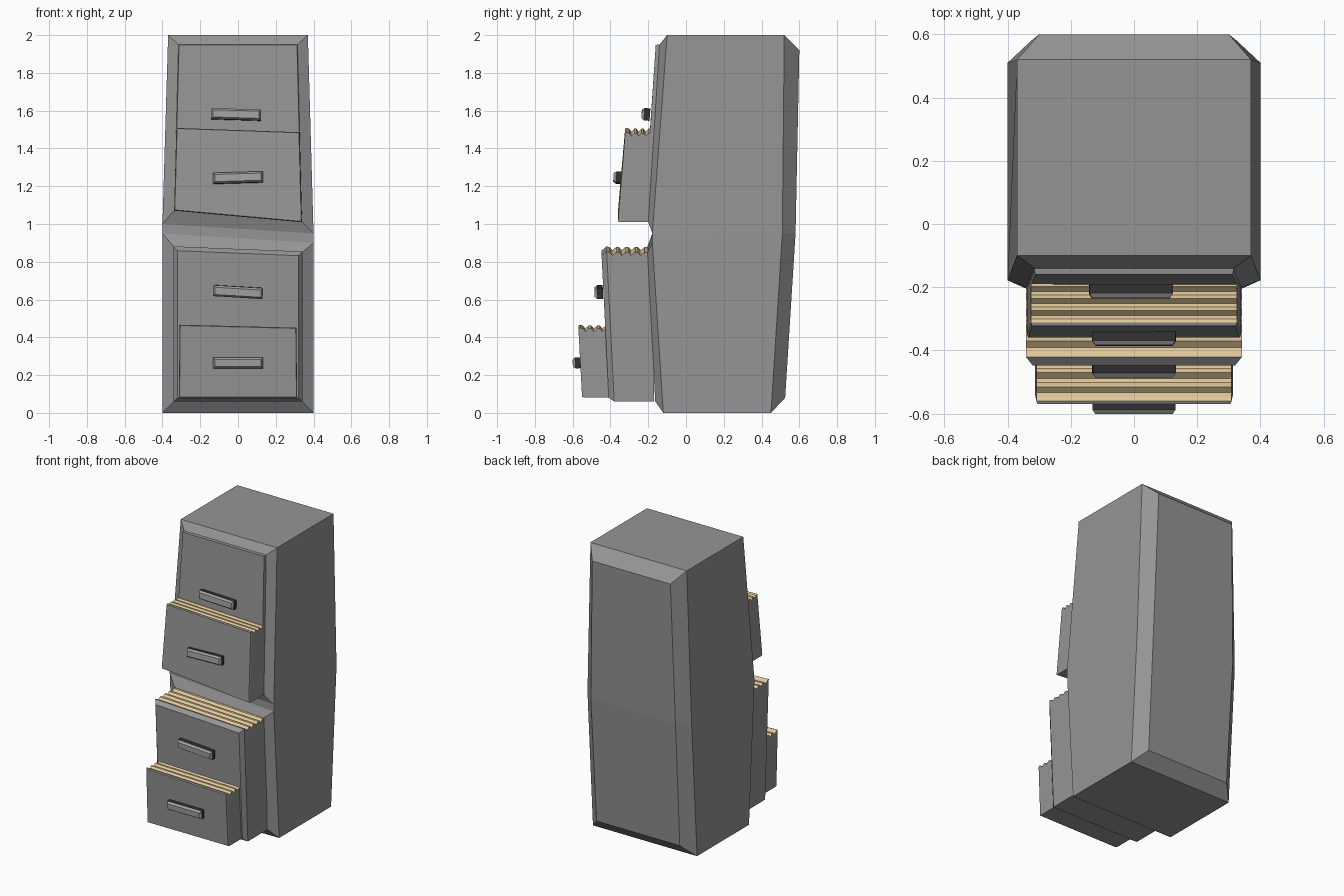
import bpy, bmesh
from mathutils import Matrix, Vector

if "Cube" in bpy.data.objects:
    bpy.data.objects.remove(bpy.data.objects["Cube"])


def material(name, colour):
    m = bpy.data.materials.new(name)
    m.diffuse_color = colour
    m.use_nodes = True
    m.node_tree.nodes["Principled BSDF"].inputs["Base Color"].default_value = m.diffuse_color
    return m


GREY = material("metal_grey", (0.30, 0.30, 0.30, 1))
PAPER = material("paper_tan", (0.78, 0.60, 0.34, 1))
BLACK = material("handle_black", (0.03, 0.03, 0.03, 1))
STEEL = material("handle_grey", (0.36, 0.36, 0.36, 1))


def finish(bm, name, mats):
    me = bpy.data.meshes.new(name)
    bm.to_mesh(me)
    bm.free()
    for m in mats:
        me.materials.append(m)
    ob = bpy.data.objects.new(name, me)
    bpy.context.collection.objects.link(ob)
    return ob


def cabinet():
    """Leaning shell: named corner pairs joined across and down each side."""
    bm = bmesh.new()
    # corner: half width, y, z, drop of z per side
    corners = {
        "ft": (.37, -.10, 2.0, 0), "bt": (.37, .52, 2.0, 0),
        "bm": (.40, .51, .95, 0), "bb": (.40, .45, 0, 0),
        "fb": (.40, -.12, 0, 0),
        "fh": (.40, -.178, .975, .025), "fl": (.40, -.178, .925, .025),
        "it": (.315, -.14, 1.95, 0), "ih": (.34, -.20, 1.04, .03),
        "lt": (.34, -.205, .865, .015), "lb": (.34, -.163, .06, 0),
        "kt": (.30, .60, 1.92, 0), "km": (.325, .58, .95, 0),
        "kb": (.32, .525, .08, 0),
    }
    v = {(k, s): bm.verts.new((s * w, y, z - s * d))
         for k, (w, y, z, d) in corners.items() for s in (-1, 1)}
    # faces spanning left to right, around the section
    loop = "ft it ih fh fl lt lb fb bb kb km kt bt ft".split()
    for a, b in zip(loop, loop[1:]):
        bm.faces.new([v[a, -1], v[a, 1], v[b, 1], v[b, -1]])
    # faces on each flank
    for s in (-1, 1):
        for names in ("ft bt bm fl fh", "fl bm bb fb", "ft it ih fh",
                      "fl lt lb fb", "bt kt km bm", "bm km kb bb"):
            bm.faces.new([v[n, s] for n in names.split()])
    bmesh.ops.recalc_face_normals(bm, faces=bm.faces)
    finish(bm, "cabinet_body", [GREY])


def drawer(name, bottom, top, back, widths, bevel, waves):
    """bottom/top: front y, z, slope across x. Top edge ripples with paper."""
    bm = bmesh.new()
    (yb, zb, kb), (yt, zt, kt) = bottom, top
    prof = [(back, zb, kb), (yb, zb, kb), (yt, zt, kt)]
    step = (back - yt) / max(waves, 1)
    for i in range(waves):
        y = yt + i * step
        prof += [(y + .3 * step, zt - .004, kt), (y + .6 * step, zt - .02, kt),
                 (y + step, zt - .004, kt)]
    if not waves:
        prof.append((back, zt, kt))
    sides = []
    for s in (-1, 1):
        row = []
        for y, z, k in prof:
            w = widths[0] + (widths[1] - widths[0]) * (z - zb) / (zt - zb)
            row.append(bm.verts.new((s * w, y, z - s * w * k)))
        sides.append(row)
    left, right = sides
    bm.faces.new(left)
    bm.faces.new(right)
    n = len(prof)
    strips = [bm.faces.new([left[i], right[i], right[(i + 1) % n], left[(i + 1) % n]])
              for i in range(n)]
    if waves:
        for f in strips[2:-1]:
            f.material_index = 1
    bmesh.ops.recalc_face_normals(bm, faces=bm.faces)
    bmesh.ops.inset_individual(bm, faces=[strips[1]], thickness=bevel[0],
                               depth=bevel[1])
    finish(bm, name, [GREY, PAPER])


def handle(name, loc, roll, lean):
    """Black block with a tapered grey front."""
    bm = bmesh.new()
    bmesh.ops.create_cube(bm, size=1, matrix=Matrix.Diagonal((.264, .03, .058, 1)))
    bm.normal_update()
    front = min(bm.faces, key=lambda f: f.calc_center_median().y)
    ring = bmesh.ops.inset_individual(bm, faces=[front], thickness=.014, depth=.014)
    for f in ring["faces"] + [front]:
        f.material_index = 1
    ob = finish(bm, name, [BLACK, STEEL])
    ob.location = loc
    ob.rotation_euler = (lean, roll, 0)


cabinet()

# drawers, top to bottom
drawer("drawer_1", (-.205, 1.06, .03), (-.145, 1.95, 0), -.10, (.338, .315),
       (.004, .015), 0)
drawer("drawer_2", (-.35, 1.04, .09), (-.312, 1.497, .035), -.16, (.338, .326),
       (.005, .01), 4)
drawer("drawer_3", (-.38, .06, 0), (-.42, .868, .04), -.17, (.342, .342),
       (.03, .028), 5)
drawer("drawer_4", (-.54, .082, 0), (-.56, .459, .025), -.38, (.313, .309),
       (.005, .01), 4)

# handles
handle("handle_1", (-.01, -.206, 1.58), .03, -.07)
handle("handle_2", (0, -.355, 1.245), -.03, -.07)
handle("handle_3", (0, -.455, .64), .06, .05)
handle("handle_4", (0, -.571, .265), 0, .05)
